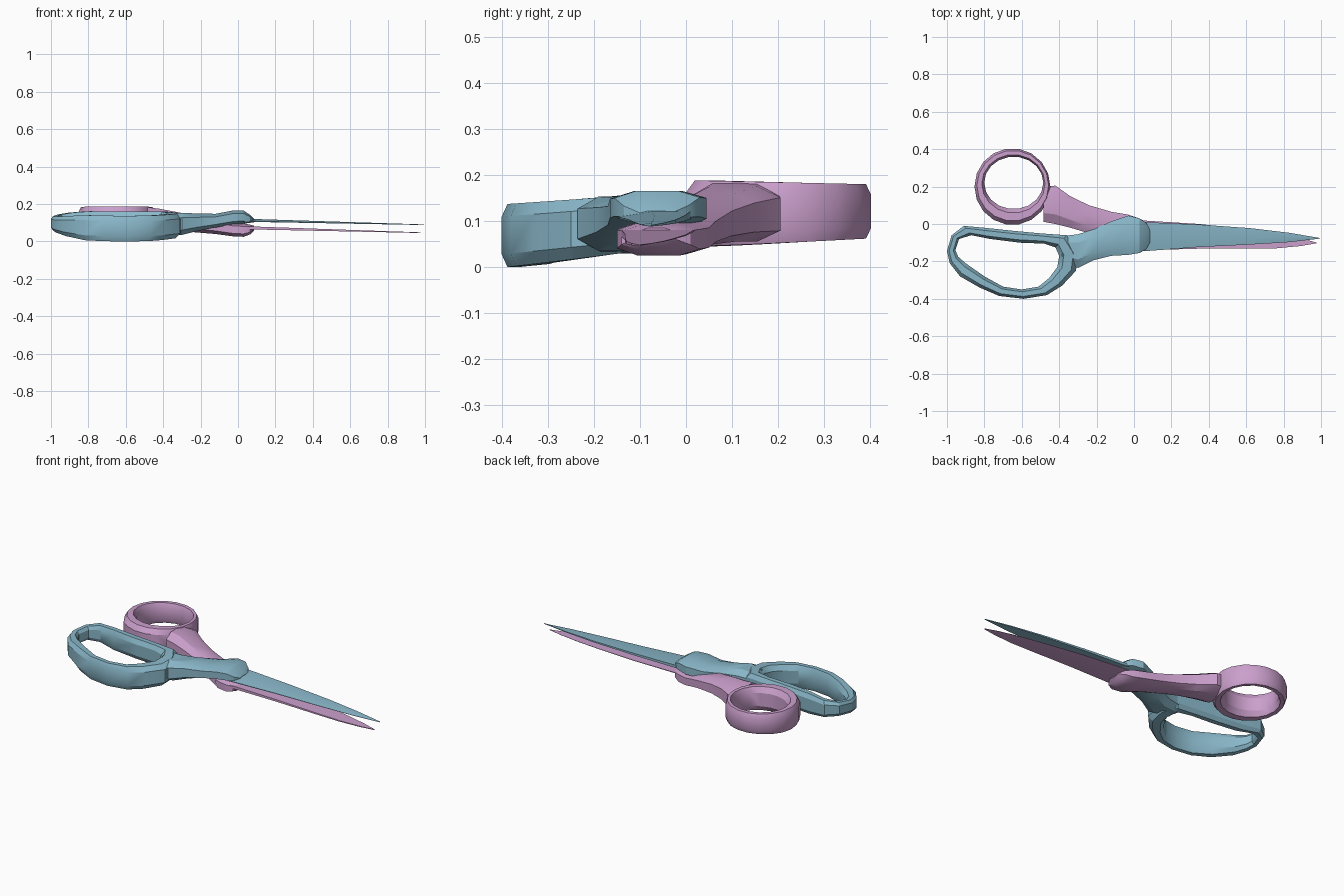
import bpy, bmesh, math

if "Cube" in bpy.data.objects:
    bpy.data.objects.remove(bpy.data.objects["Cube"])


def material(name, rgb):
    m = bpy.data.materials.new(name)
    m.diffuse_color = (*rgb, 1)
    m.use_nodes = True
    m.node_tree.nodes["Principled BSDF"].inputs["Base Color"].default_value = m.diffuse_color
    return m


BLUE = material("soft blue", (0.25, 0.47, 0.58))
PINK = material("soft pink", (0.60, 0.35, 0.61))

# Chamfered octagon in unit coordinates (across, up)
OCT = [(0, .22), (0, .78), (.25, 1), (.75, 1), (1, .8), (1, .2), (.75, 0), (.25, 0)]


def skin(name, sections, mat, closed=False):
    """Join equal-sized cross-sections into one solid."""
    bm = bmesh.new()
    rows = [[bm.verts.new(p) for p in s] for s in sections]
    n, k = len(rows), len(rows[0])
    for i in range(n if closed else n - 1):
        a, b = rows[i], rows[(i + 1) % n]
        for j in range(k):
            bm.faces.new((a[j], a[(j + 1) % k], b[(j + 1) % k], b[j]))
    if not closed:
        bm.faces.new(rows[0])
        bm.faces.new(rows[-1])
    bmesh.ops.recalc_face_normals(bm, faces=bm.faces)
    me = bpy.data.meshes.new(name)
    bm.to_mesh(me)
    bm.free()
    me.materials.append(mat)
    ob = bpy.data.objects.new(name, me)
    bpy.context.collection.objects.link(ob)
    bpy.ops.object.select_all(action='DESELECT')
    ob.select_set(True)
    bpy.context.view_layer.objects.active = ob
    bpy.ops.object.shade_smooth_by_angle(angle=math.radians(28))
    return ob


def ring(name, pairs, zrange, mat):
    """Finger loop from (outer x, y, inner x, y) pairs."""
    secs = []
    for ox, oy, ix, iy in pairs:
        z0, z1 = zrange(ox, oy)
        secs.append([(ix + (ox - ix) * u, iy + (oy - iy) * u, z0 + (z1 - z0) * v)
                     for u, v in OCT])
    skin(name, secs, mat, True)


def neck(name, rows, mat):
    """Grip shank from (x, y0, y1, z0, z1) rows."""
    skin(name, [[(x, y0 + (y1 - y0) * u, z0 + (z1 - z0) * v) for u, v in OCT]
                for x, y0, y1, z0, z1 in rows], mat)


def blade(name, rows, z_in, z_tip, side, mat):
    """Flat inner face, thick spine, ground cutting edge; rows are (x, spine y, edge y)."""
    secs = []
    for x, ys, ye in rows:
        z = z_in + (z_tip - z_in) * x
        t = side * (0.014 * (1 - x) + 0.003)
        mid = ys + (ye - ys) * 0.55
        secs.append([(x, ys, z), (x, ys, z + t), (x, mid, z + t),
                     (x, ye, z + t * 0.25), (x, ye, z)])
    skin(name, secs, mat)


# Large blue finger loop
def blue_z(x, y):
    w = -y / 0.4
    end = max(0, (-0.85 - x) / 0.15)
    return 0.045 - 0.045 * w + 0.03 * end, 0.163 - 0.026 * w - 0.018 * end


ring("large_finger_loop", [
    (-1, -.145, -.955, -.14), (-.975, -.06, -.935, -.08), (-.91, -.01, -.87, -.06),
    (-.8, -.02, -.77, -.08), (-.66, -.035, -.61, -.10), (-.5, -.05, -.48, -.105),
    (-.36, -.06, -.42, -.125), (-.3, -.15, -.4, -.17), (-.31, -.25, -.41, -.23),
    (-.385, -.33, -.455, -.29), (-.465, -.38, -.51, -.335), (-.59, -.4, -.6, -.35),
    (-.72, -.385, -.7, -.335), (-.825, -.34, -.8, -.28), (-.93, -.28, -.9, -.21),
    (-.985, -.21, -.94, -.175)], blue_z, BLUE)

# Blue shank and pivot boss
neck("upper_shank", [
    (-.385, -.2, -.065, .03, .15), (-.3, -.235, -.055, .035, .153),
    (-.22, -.195, -.03, .055, .15), (-.12, -.17, .015, .075, .148),
    (-.03, -.165, .045, .09, .165), (.03, -.155, .03, .095, .165),
    (.065, -.135, .005, .1, .142), (.085, -.1, -.03, .102, .122)], BLUE)

blade("upper_blade", [
    (-.05, .012, -.15), (.06, .01, -.145), (.35, -.003, -.123), (.62, -.022, -.11),
    (.83, -.047, -.097), (.995, -.075, -.078)], .106, .088, 1, BLUE)

# Small pink thumb loop
pairs = []
for i in range(18):
    a = math.tau * i / 18
    c, s = math.cos(a), math.sin(a)
    pairs.append((-.65 + .203 * c, .2 + .205 * s, -.643 + .158 * c, .22 + .14 * s))
ring("small_thumb_loop", pairs,
     lambda x, y: (.045 + .05 * max(0, y) ** 1.2, .188 - .02 * max(0, y)), PINK)

# Pink shank and pivot boss
neck("lower_shank", [
    (-.485, .012, .2, .055, .183), (-.42, 0, .205, .055, .175),
    (-.34, -.02, .148, .055, .16), (-.24, -.05, .1, .05, .14),
    (-.12, -.1, .065, .04, .115), (-.03, -.145, .05, .028, .1),
    (.03, -.15, .03, .025, .096), (.065, -.14, .01, .038, .09),
    (.085, -.1, -.03, .058, .085)], PINK)

blade("lower_blade", [
    (-.05, -.14, .02), (.06, -.14, .018), (.35, -.132, 0), (.6, -.132, -.028),
    (.76, -.13, -.05), (.89, -.118, -.075), (.975, -.103, -.099)], .083, .048, -1, PINK)
